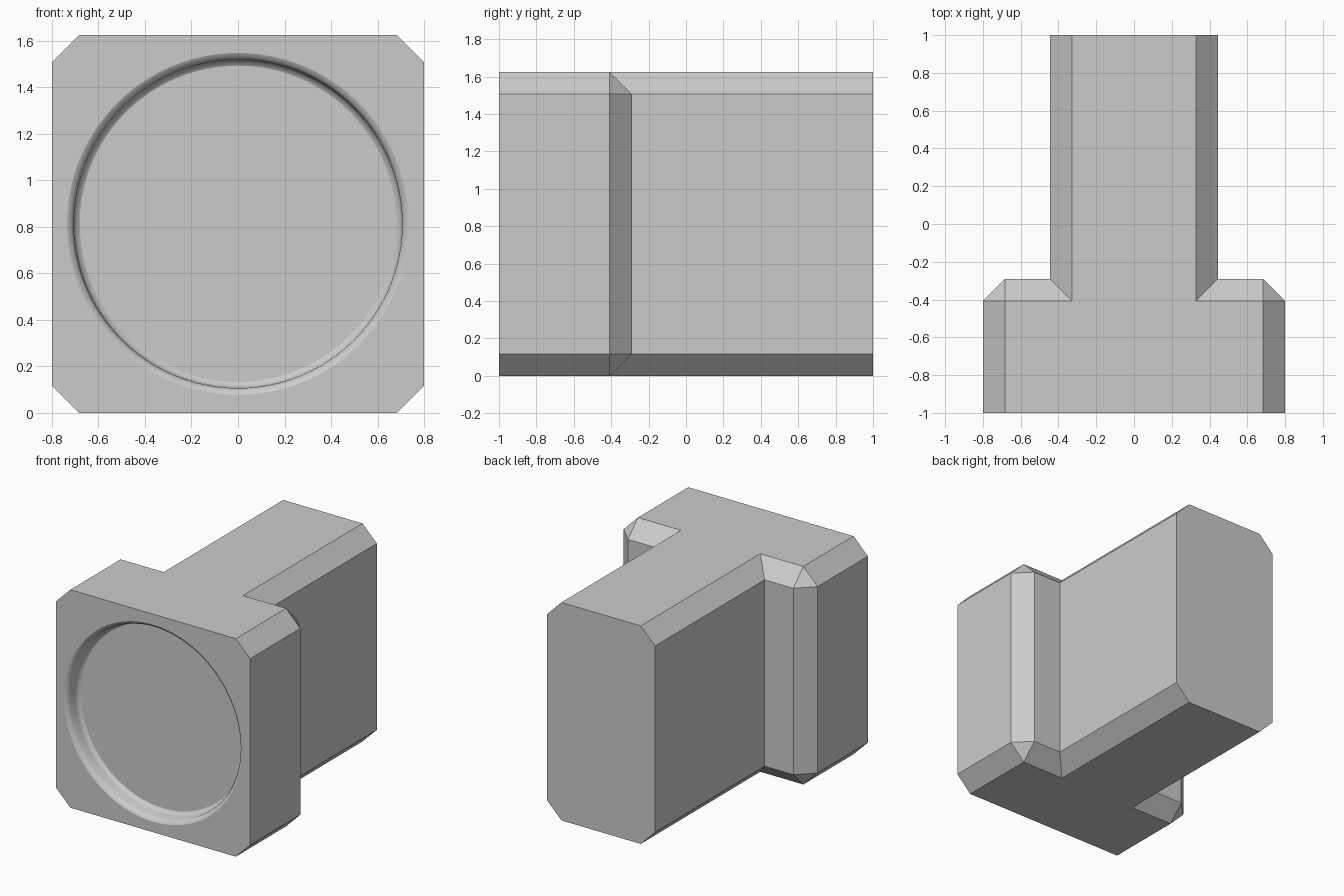
import bpy, bmesh, math

cube = bpy.data.objects.get("Cube")
if cube:
    bpy.data.objects.remove(cube, do_unlink=True)

HEIGHT = 1.625
CH = 0.118            # chamfer size
HEAD, STEM = 0.8, 0.445
SHOULDER = -0.29      # rear of the wide head

grey = bpy.data.materials.new("plain grey")
grey.use_nodes = True
colour = (0.6, 0.6, 0.6, 1)
grey.diffuse_color = colour
grey.node_tree.nodes["Principled BSDF"].inputs["Base Color"].default_value = colour


def finish(bm, name):
    bmesh.ops.remove_doubles(bm, verts=bm.verts, dist=1e-5)
    bmesh.ops.recalc_face_normals(bm, faces=bm.faces)
    mesh = bpy.data.meshes.new(name)
    bm.to_mesh(mesh)
    bm.free()
    mesh.materials.append(grey)
    obj = bpy.data.objects.new(name, mesh)
    bpy.context.collection.objects.link(obj)
    return obj


def outline(inset):
    """T-shaped plan; the inset one closes its chamfered corners to points."""
    c = CH - inset
    half = [(HEAD - inset, -1), (HEAD - inset, SHOULDER - CH),
            (HEAD - inset - c, SHOULDER - inset),
            (STEM - inset, SHOULDER - inset), (STEM - inset, 1)]
    return half + [(-x, y) for x, y in reversed(half)]


# T-shaped body with chamfered long edges and square ends
bm = bmesh.new()
levels = [(0, CH), (CH, 0), (HEIGHT - CH, 0), (HEIGHT, CH)]
rings = [[bm.verts.new((x, y, z)) for x, y in outline(i)] for z, i in levels]
count = len(rings[0])
for low, high in zip(rings, rings[1:]):
    for i in range(count):
        j = (i + 1) % count
        bm.faces.new((low[i], low[j], high[j], high[i]))
bm.faces.new(rings[0])
bm.faces.new(rings[-1])
bmesh.ops.remove_doubles(bm, verts=bm.verts, dist=1e-5)
# join the three strips of each flat end into one face
ends = [e for e in bm.edges if len(e.link_faces) == 2
        and all(abs(abs(v.co.y) - 1) < 1e-5 for v in e.verts)
        and all(abs(f.calc_center_median().y) > 0.999 for f in e.link_faces)]
bmesh.ops.dissolve_edges(bm, edges=ends)
body = finish(bm, "body")

# Round recess with a softened lip and a filleted floor
SEGMENTS = 96
profile = [(0.735, -0.05), (0.735, 0), (0.718, 0.008), (0.706, 0.03),
           (0.704, 0.09), (0.698, 0.11), (0.68, 0.12)]
bm = bmesh.new()
loops = []
for r, depth in profile:
    loops.append([bm.verts.new((r * math.cos(a), depth - 1, HEIGHT / 2 + r * math.sin(a)))
                  for a in (math.tau * k / SEGMENTS for k in range(SEGMENTS))])
for a, b in zip(loops, loops[1:]):
    for i in range(SEGMENTS):
        j = (i + 1) % SEGMENTS
        bm.faces.new((a[i], a[j], b[j], b[i])).smooth = True
bm.faces.new(loops[0])
bm.faces.new(loops[-1])
cutter = finish(bm, "recess_cutter")
cutter.hide_render = True
cutter.hide_viewport = True
cutter.display_type = 'WIRE'

cut = body.modifiers.new("recess", 'BOOLEAN')
cut.operation = 'DIFFERENCE'
cut.solver = 'EXACT'
cut.object = cutter
